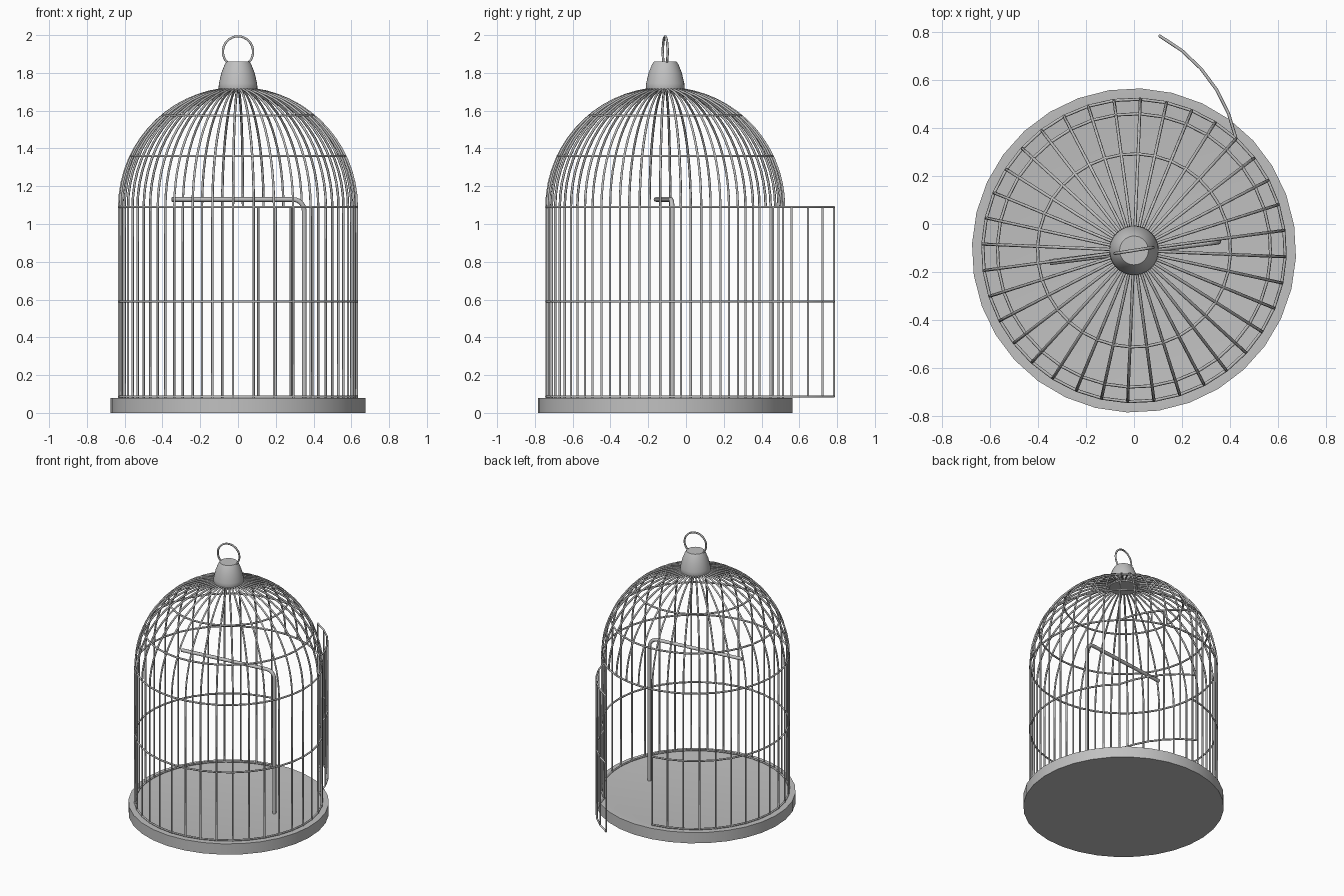
import bpy
import math
from mathutils import Vector, Matrix

cube = bpy.data.objects.get("Cube")
if cube:
    bpy.data.objects.remove(cube, do_unlink=True)

CENTRE = Vector((0, -0.11, 0))
R = 0.63              # cage radius
FLOOR, SPRING = 0.08, 1.09   # wire foot and start of the dome
MID = 0.59
WIRE = 0.0065
START = 47.6          # hinge direction in degrees; bars follow every 10

metal = bpy.data.materials.new("grey metal")
metal.use_nodes = True
GREY = (0.53, 0.53, 0.53, 1)
metal.diffuse_color = GREY
metal.node_tree.nodes["Principled BSDF"].inputs["Base Color"].default_value = GREY


def polar(deg, r, z):
    a = math.radians(deg)
    return CENTRE + Vector((r * math.cos(a), r * math.sin(a), z))


def add_mesh(name, mesh, angle=40):
    ob = bpy.data.objects.new(name, mesh)
    bpy.context.collection.objects.link(ob)
    mesh.materials.clear()
    mesh.materials.append(metal)
    bpy.ops.object.select_all(action='DESELECT')
    ob.select_set(True)
    bpy.context.view_layer.objects.active = ob
    bpy.ops.object.shade_smooth_by_angle(angle=math.radians(angle))
    return ob


def wires(name, paths, radius=WIRE, closed=False, res=1):
    """Sweep a round wire along every path and join them in one mesh."""
    cu = bpy.data.curves.new(name, 'CURVE')
    cu.dimensions = '3D'
    cu.bevel_depth = radius
    cu.bevel_resolution = res
    cu.use_fill_caps = True
    for pts in paths:
        sp = cu.splines.new('POLY')
        sp.points.add(len(pts) - 1)
        for p, co in zip(sp.points, pts):
            p.co = (*co, 1)
        sp.use_cyclic_u = closed
    tmp = bpy.data.objects.new(name + "_path", cu)
    bpy.context.collection.objects.link(tmp)
    bpy.context.view_layer.update()
    deps = bpy.context.evaluated_depsgraph_get()
    mesh = bpy.data.meshes.new_from_object(tmp.evaluated_get(deps))
    bpy.data.objects.remove(tmp, do_unlink=True)
    return add_mesh(name, mesh, 65)


def lathe(name, profile, sides):
    """Turn (radius, height) points round the cage axis, capped at both ends."""
    verts = [polar(START - 50 + 360 * i / sides, r, z)
             for r, z in profile for i in range(sides)]
    faces = []
    for k in range(len(profile) - 1):
        for i in range(sides):
            j = (i + 1) % sides
            a, b = k * sides, (k + 1) * sides
            faces.append((a + i, a + j, b + j, b + i))
    faces.append(tuple(reversed(range(sides))))
    faces.append(tuple(range(len(verts) - sides, len(verts))))
    mesh = bpy.data.meshes.new(name)
    mesh.from_pydata(verts, [], faces)
    return add_mesh(name, mesh)


# Base tray and top cap
lathe("base_tray", [(0.675, 0), (0.675, 0.08), (0.625, 0.08), (0.56, 0.073)], 32)
lathe("top_cap", [(0.095, 1.70), (0.103, 1.72), (0.101, 1.745), (0.088, 1.8),
                  (0.07, 1.845), (0.06, 1.86)], 32)

# Bar directions: the doorway takes the first five spaces
bar_angles = [START + 10 * i for i in range(36)]
door_angles = bar_angles[:6]
wall_angles = bar_angles[5:] + [START + 360]

wires("wall_bars", [[polar(a, R, FLOOR - 0.005), polar(a, R, SPRING)] for a in wall_angles])


def dome_point(a, t):
    t = math.radians(t)
    return polar(a, R * math.cos(t), SPRING + R * math.sin(t))


wires("dome_bars", [[dome_point(a, 82 * k / 14) for k in range(15)] for a in bar_angles])

# Hoops round the dome and the wall, the wall ones broken at the doorway
hoops = []
for z in (SPRING, 1.36, 1.575):
    r = math.sqrt(R * R - (z - SPRING) ** 2)
    hoops.append([polar(a, r, z) for a in bar_angles])
wires("dome_hoops", hoops, closed=True)
wires("wall_hoops", [[polar(a, R, z) for a in wall_angles] for z in (FLOOR + 0.006, MID)])

# Open door: a piece of the wall swung outwards about its hinge
hinge = polar(START, R, 0)
swing = (Matrix.Translation(hinge) @ Matrix.Rotation(math.radians(-36), 4, 'Z')
         @ Matrix.Translation(-hinge))
door = [[polar(a, R, FLOOR + 0.005), polar(a, R, SPRING)] for a in door_angles]
door += [[polar(a, R, z) for a in door_angles] for z in (FLOOR + 0.006, MID, SPRING)]
wires("door", [[swing @ p for p in path] for path in door])

# Perch: upright post bent over into a rail
BEND, REACH, PERCH_Z, PERCH_TURN = 0.06, 0.353, 1.13, 7
perch = [polar(PERCH_TURN, REACH, 0.07)]
for k in range(7):
    t = math.radians(15 * k)
    perch.append(polar(PERCH_TURN, REACH - BEND + BEND * math.cos(t),
                       PERCH_Z - BEND + BEND * math.sin(t)))
perch.append(polar(PERCH_TURN, -REACH, PERCH_Z))
shift = Vector((0, -0.006, 0))
wires("perch", [[p + shift for p in perch]], 0.0125, res=2)

# Hanging ring on the cap
ring = []
for k in range(32):
    t = 2 * math.pi * k / 32
    ring.append(polar(9, 0.081 * math.cos(t), 1.9125 + 0.081 * math.sin(t)))
wires("hanging_ring", [ring], closed=True)
